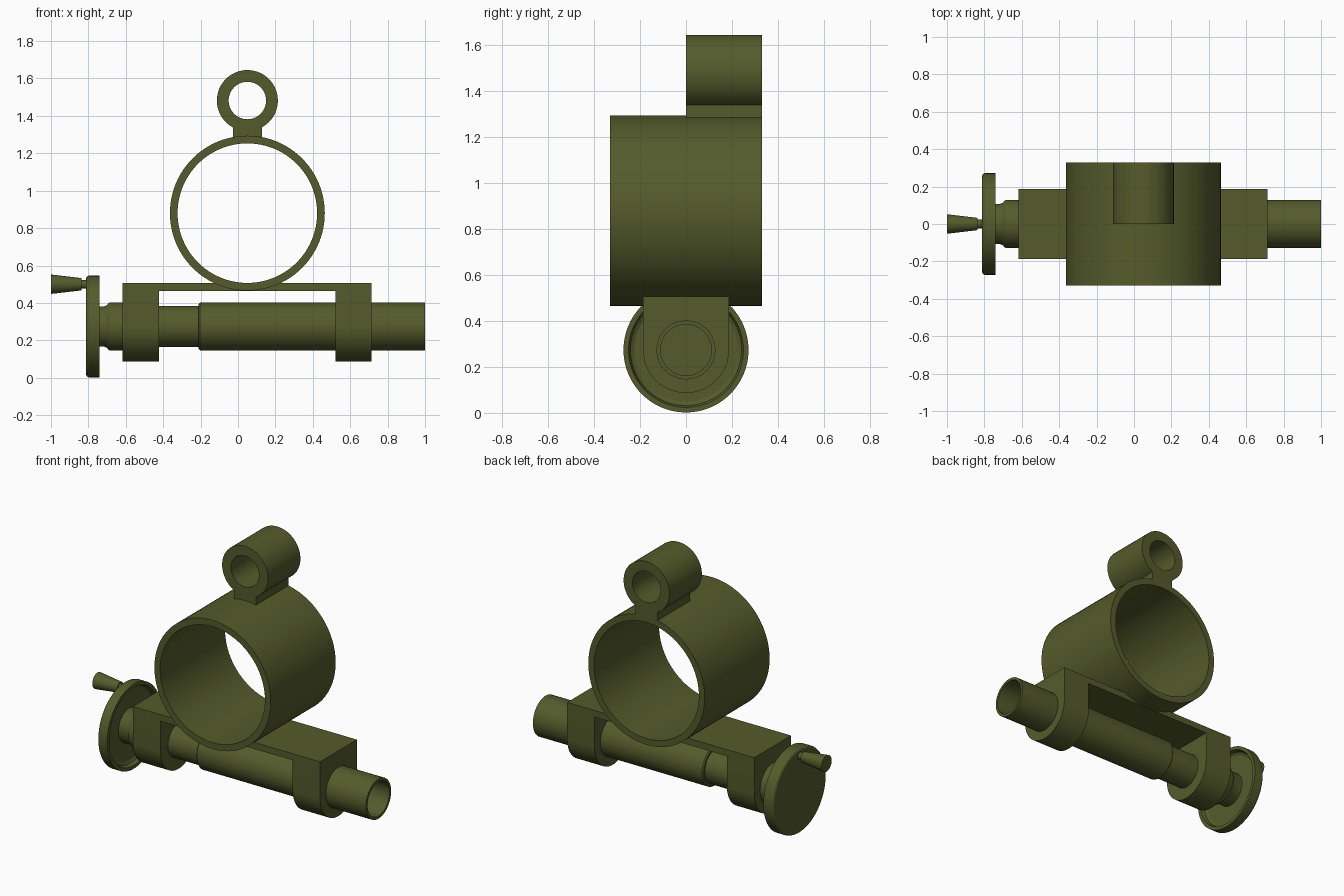
import bpy, bmesh
from math import sin, cos, pi, radians
from mathutils import Matrix

if "Cube" in bpy.data.objects:
    bpy.data.objects.remove(bpy.data.objects["Cube"])

AXIS_Z = 0.274   # height of the screw axis
RING_X = 0.05    # x centre of the big ring and lug

olive = bpy.data.materials.new("olive")
olive.diffuse_color = (0.09, 0.105, 0.025, 1)
olive.use_nodes = True
olive.node_tree.nodes["Principled BSDF"].inputs["Base Color"].default_value = olive.diffuse_color


def finish(name, bm):
    bmesh.ops.recalc_face_normals(bm, faces=bm.faces)
    mesh = bpy.data.meshes.new(name)
    bm.to_mesh(mesh)
    bm.free()
    obj = bpy.data.objects.new(name, mesh)
    bpy.context.collection.objects.link(obj)
    mesh.materials.append(olive)
    return obj


def lathe(name, profile, origin, along_y=False, n=96, closed=False):
    """Revolve (position, radius) points about X, or about Y, through origin."""
    bm = bmesh.new()
    vs = [bm.verts.new((p, 0, r)) for p, r in profile]
    pairs = list(zip(vs, vs[1:])) + ([(vs[-1], vs[0])] if closed else [])
    edges = [bm.edges.new(p) for p in pairs]
    bmesh.ops.spin(bm, geom=vs + edges, cent=(0, 0, 0), axis=(1, 0, 0),
                   angle=2 * pi, steps=n, use_merge=True)
    bmesh.ops.remove_doubles(bm, verts=bm.verts, dist=1e-5)
    rot = Matrix.Rotation(pi / 2, 4, 'Z') if along_y else Matrix()
    bm.transform(Matrix.Translation(origin) @ rot)
    return finish(name, bm)


def pipe(name, y0, y1, r_out, r_in, z):
    return lathe(name, [(y0, r_out), (y1, r_out), (y1, r_in), (y0, r_in)],
                 (RING_X, 0, z), along_y=True, closed=True)


def box(name, lo, hi):
    bm = bmesh.new()
    bmesh.ops.create_cube(bm, size=1)
    for v in bm.verts:
        v.co = [a + (c + 0.5) * (b - a) for a, b, c in zip(lo, hi, v.co)]
    return finish(name, bm)


def combine(obj, other, operation):
    mod = obj.modifiers.new("bool", 'BOOLEAN')
    mod.object, mod.operation, mod.solver = other, operation, 'EXACT'
    bpy.context.view_layer.objects.active = obj
    bpy.ops.object.modifier_apply(modifier=mod.name)
    bpy.data.objects.remove(other)


# Big ring with neck and small lug on its back half
ring = pipe("clamp_ring", -0.33, 0.33, 0.414, 0.373, 0.88)
lug = pipe("lug", 0, 0.33, 0.163, 0.1, 1.482)
combine(lug, box("neck", (-0.028, 0, 1.27), (0.128, 0.33, 1.345)), 'UNION')
combine(ring, lug, 'UNION')

# Bracket: round-bottomed bar with the middle cut away to leave two legs
X0, X1, R = -0.617, 0.715, 0.187
bm = bmesh.new()
outline = [(R, 0.507), (-R, 0.507)] + [
    (-R * cos(pi * i / 48), AXIS_Z - R * sin(pi * i / 48)) for i in range(49)]
face = bm.faces.new([bm.verts.new((X0, y, z)) for y, z in outline])
ext = bmesh.ops.extrude_face_region(bm, geom=[face])
bmesh.ops.translate(bm, vec=(X1 - X0, 0, 0),
                    verts=[e for e in ext["geom"] if isinstance(e, bmesh.types.BMVert)])
bracket = finish("bracket", bm)
combine(bracket, box("gap", (-0.422, -1, -1), (0.52, 1, 0.465)), 'DIFFERENCE')

# Outer tube, open at its right end
axis = (0, 0, AXIS_Z)
lathe("sliding_tube", [(-0.21, 0), (-0.21, 0.12), (-0.203, 0.128), (1, 0.128),
                       (1, 0.111), (-0.19, 0.111), (-0.19, 0)], axis)

# Spindle from the left leg into the tube
lathe("spindle", [(-0.6, 0), (-0.6, 0.109), (-0.2, 0.109), (-0.2, 0)], axis)

# Hub collar between wheel and left leg
lathe("hub_collar", [(-0.79, 0), (-0.79, 0.108), (-0.715, 0.108), (-0.702, 0.113),
                     (-0.692, 0.124), (-0.685, 0.128), (-0.6, 0.128), (-0.6, 0)], axis)

# Hand wheel: flat outer face with rounded edge, dished on the inner side
c = 0.018
edge = [(-0.812 + c - c * cos(pi / 2 * i / 6), 0.272 - c + c * sin(pi / 2 * i / 6))
        for i in range(7)]
lathe("hand_wheel", [(-0.812, 0)] + edge +
      [(-0.741, 0.272), (-0.741, 0.25), (-0.765, 0.242), (-0.775, 0.225),
       (-0.775, 0)], axis, n=128)

# Crank handle: thin pin and flared grip
lathe("crank_handle", [(-0.8, 0), (-0.8, 0.023), (-0.838, 0.023), (-0.838, 0.033),
                       (-1, 0.052), (-1, 0)], (0, 0, 0.5), n=48)

for obj in bpy.context.scene.objects:
    obj.select_set(True)
bpy.context.view_layer.objects.active = ring
bpy.ops.object.shade_smooth_by_angle(angle=radians(30))
